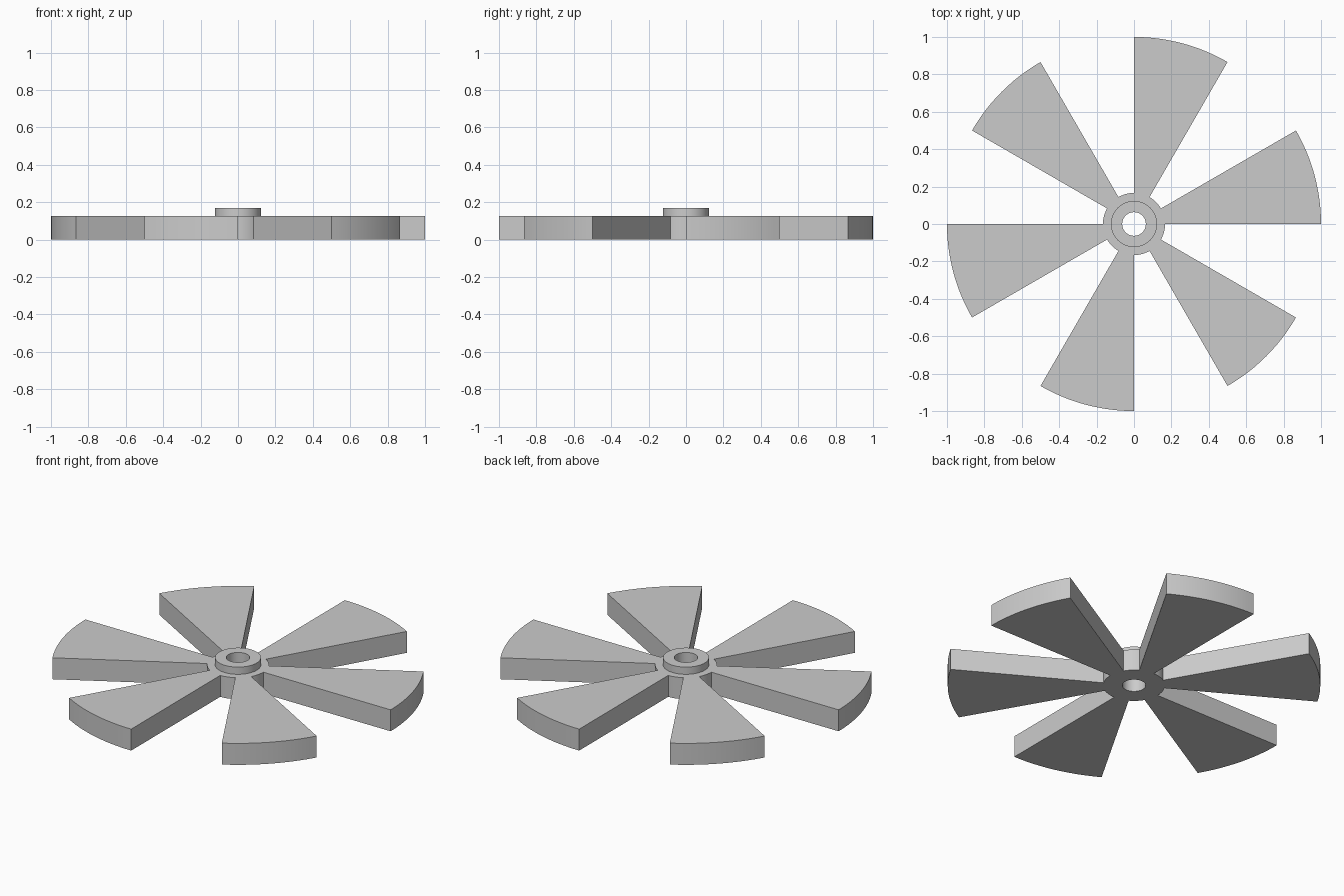
import bpy
import bmesh
from math import cos, sin, radians

BLADES = 6
STEPS = 12                      # angular steps per blade, and per gap
TURN = BLADES * STEPS * 2
BORE, COLLAR, HUB, TIP = 0.063, 0.123, 0.166, 1.0
PLATE_H, COLLAR_H = 0.127, 0.17

cube = bpy.data.objects.get("Cube")
if cube:
    bpy.data.objects.remove(cube, do_unlink=True)

grey = bpy.data.materials.new("plain grey")
grey.use_nodes = True
colour = (0.6, 0.6, 0.6, 1)
grey.diffuse_color = colour
grey.node_tree.nodes["Principled BSDF"].inputs["Base Color"].default_value = colour

bm = bmesh.new()


def circle(radius):
    """Ring of vertices on the ground."""
    angles = [radians(360 * i / TURN) for i in range(TURN)]
    return [bm.verts.new((radius * cos(a), radius * sin(a), 0)) for a in angles]


def band(inner, outer, steps):
    """Flat faces between two rings over the given angular steps."""
    faces = []
    for i in steps:
        j = (i + 1) % TURN
        faces.append(bm.faces.new((inner[i], outer[i], outer[j], inner[j])))
    return faces


def raise_faces(faces, height):
    """Extrude faces upward and return the new top faces."""
    geom = bmesh.ops.extrude_face_region(bm, geom=faces)["geom"]
    verts = [g for g in geom if isinstance(g, bmesh.types.BMVert)]
    bmesh.ops.translate(bm, verts=verts, vec=(0, 0, height))
    return [g for g in geom if isinstance(g, bmesh.types.BMFace)]


# Flat outline: bored hub plus evenly spaced wedge blades
bore, collar, hub, tip = [circle(r) for r in (BORE, COLLAR, HUB, TIP)]
outline = band(bore, collar, range(TURN)) + band(collar, hub, range(TURN))
blade_steps = [i for i in range(TURN) if (i // STEPS) % 2 == 0]
outline += band(hub, tip, blade_steps)
bmesh.ops.delete(bm, geom=[v for v in tip if not v.link_faces], context='VERTS')

# Plate thickness, then the raised collar around the bore
top = raise_faces(outline, PLATE_H)
collar_top = [f for f in top
              if all(v.co.xy.length < (COLLAR + HUB) / 2 for v in f.verts)]
raise_faces(collar_top, COLLAR_H - PLATE_H)

bmesh.ops.recalc_face_normals(bm, faces=bm.faces)
mesh = bpy.data.meshes.new("fan_rotor")
bm.to_mesh(mesh)
bm.free()
mesh.materials.append(grey)

rotor = bpy.data.objects.new("fan_rotor", mesh)
bpy.context.collection.objects.link(rotor)
bpy.ops.object.select_all(action='DESELECT')
rotor.select_set(True)
bpy.context.view_layer.objects.active = rotor
bpy.ops.object.shade_smooth_by_angle(angle=radians(30))
